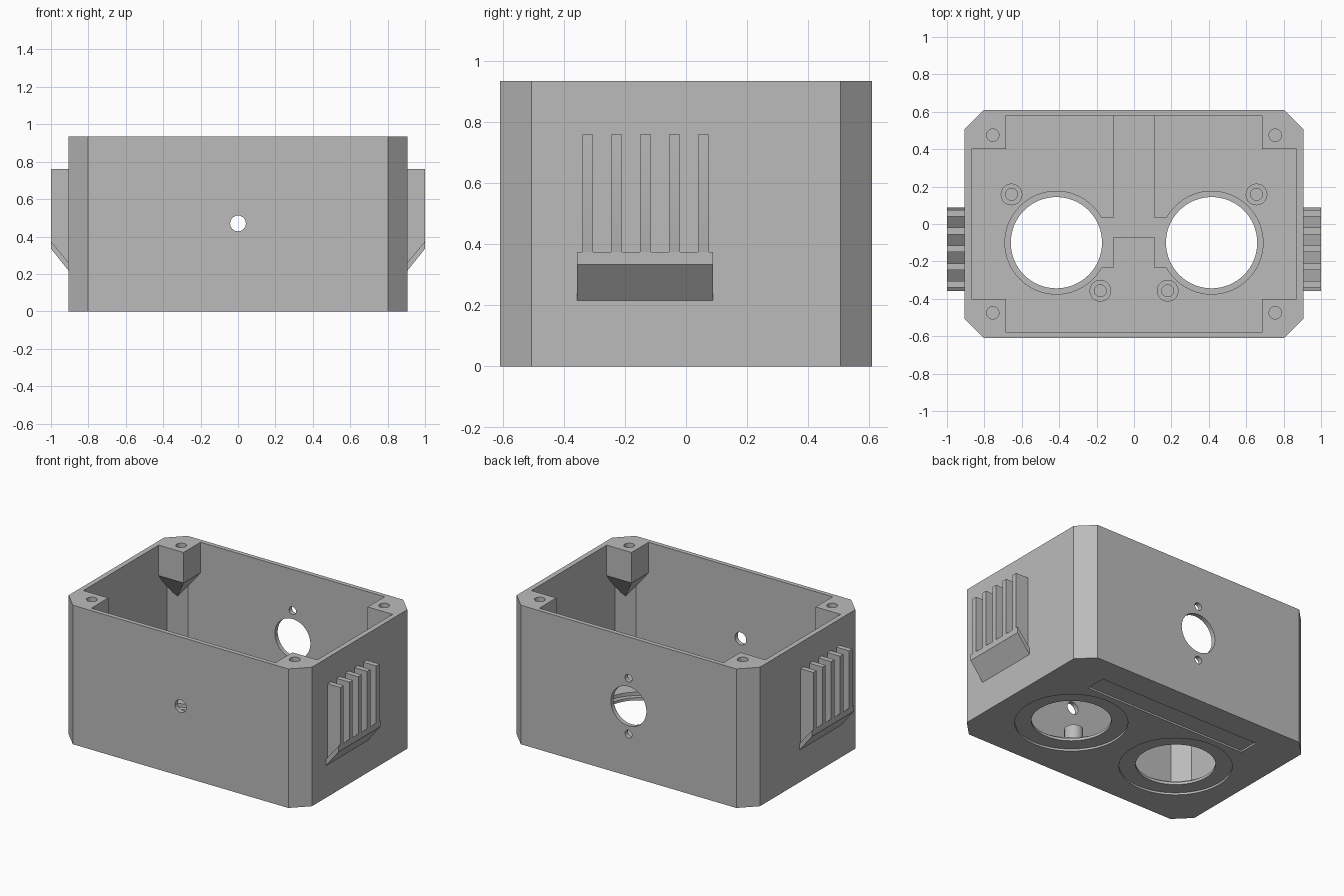
import bpy, bmesh
from math import cos, sin, tau, radians
from mathutils import Vector

cube = bpy.data.objects.get("Cube")
if cube:
    bpy.data.objects.remove(cube, do_unlink=True)

grey = bpy.data.materials.new("plain_grey")
grey.use_nodes = True
COLOUR = (0.5, 0.5, 0.5, 1)
grey.diffuse_color = COLOUR
grey.node_tree.nodes["Principled BSDF"].inputs["Base Color"].default_value = COLOUR

HEIGHT, FLOOR = 0.935, 0.055


def finish(name, bm):
    bmesh.ops.recalc_face_normals(bm, faces=bm.faces)
    mesh = bpy.data.meshes.new(name)
    bm.to_mesh(mesh)
    bm.free()
    mesh.materials.append(grey)
    obj = bpy.data.objects.new(name, mesh)
    bpy.context.scene.collection.objects.link(obj)
    return obj


def prism(name, points, lo, hi, axis="z"):
    """Extrude a 2D outline from lo to hi along z or y."""
    place = (lambda a, b: (a, b, lo)) if axis == "z" else (lambda a, b: (a, lo, b))
    bm = bmesh.new()
    face = bm.faces.new([bm.verts.new(place(a, b)) for a, b in points])
    result = bmesh.ops.extrude_face_region(bm, geom=[face])
    verts = [v for v in result["geom"] if isinstance(v, bmesh.types.BMVert)]
    step = Vector((0, 0, hi - lo)) if axis == "z" else Vector((0, hi - lo, 0))
    bmesh.ops.translate(bm, verts=verts, vec=step)
    return finish(name, bm)


def circle(cx, cy, r, n=64):
    return [(cx + r * cos(tau * i / n), cy + r * sin(tau * i / n)) for i in range(n)]


def rect(x0, x1, y0, y1):
    return [(x0, y0), (x1, y0), (x1, y1), (x0, y1)]


def octagon(hx, hy, c):
    return [(hx, c - hy), (hx, hy - c), (hx - c, hy), (c - hx, hy),
            (-hx, hy - c), (-hx, c - hy), (c - hx, -hy), (hx - c, -hy)]


def combine(obj, tool, operation="DIFFERENCE"):
    """Apply a boolean and discard the tool."""
    mod = obj.modifiers.new("combine", "BOOLEAN")
    mod.operation, mod.object, mod.solver = operation, tool, "EXACT"
    bpy.context.view_layer.update()
    graph = bpy.context.evaluated_depsgraph_get()
    mesh = bpy.data.meshes.new_from_object(obj.evaluated_get(graph))
    obj.modifiers.clear()
    obj.data = mesh
    bpy.data.objects.remove(tool, do_unlink=True)


def corner_post(sx, sy):
    """Screw post with a pyramid underside running into the corner."""
    outline = [(0.685, 0.4), (0.885, 0.4), (0.885, 0.49), (0.785, 0.59), (0.685, 0.59)]
    spots = [(x, y, z) for z in (0.73, HEIGHT) for x, y in outline]
    spots.append((0.835, 0.545, 0.54))
    bm = bmesh.new()
    for x, y, z in spots:
        bm.verts.new((sx * x, sy * y, z))
    bmesh.ops.convex_hull(bm, input=bm.verts)
    bmesh.ops.dissolve_limit(bm, angle_limit=radians(1), verts=bm.verts, edges=bm.edges)
    return finish("corner_post", bm)


# Hollow case with chamfered corners
case = prism("case", octagon(0.905, 0.61, 0.103), 0, HEIGHT)
combine(case, prism("cavity", octagon(0.87, 0.58, 0.09), FLOOR, 1.2))

# Corner posts with blind screw holes
for sx in (-1, 1):
    for sy in (-1, 1):
        combine(case, corner_post(sx, sy), "UNION")
        combine(case, prism("screw_hole", circle(sx * 0.755, sy * 0.475, 0.033, 32), 0.76, 1.2))

# Speaker openings: outside recess, inside seat with notch, through hole
for sx in (-1, 1):
    cx, cy = sx * 0.415, -0.1
    combine(case, prism("outer_recess", circle(cx, cy, 0.345), -0.1, 0.014))
    combine(case, prism("inner_seat", circle(cx, cy, 0.275), 0.032, 0.2))
    combine(case, prism("opening", circle(cx, cy, 0.244), -0.1, 0.2))
    inner, outer = sorted((sx * 0.11, sx * 0.3))
    combine(case, prism("notch", rect(inner, outer, -0.232, 0.033), 0.032, 0.2))

# Cable channel in the floor and label recess underneath
combine(case, prism("channel", rect(-0.11, 0.11, -0.07, 0.58), 0.04, 0.2))
combine(case, prism("label_recess", rect(-0.61, 0.61, 0.29, 0.43), -0.1, 0.012))

# Front hole, rear socket hole and its two screw holes
combine(case, prism("front_hole", circle(0, 0.47, 0.042, 32), -0.7, -0.5, "y"))
combine(case, prism("socket_hole", circle(0, 0.47, 0.132), 0.5, 0.7, "y"))
for dz in (-0.188, 0.188):
    combine(case, prism("socket_screw", circle(0, 0.47 + dz, 0.026, 32), 0.5, 0.7, "y"))

parts = [case]
for sx, side in ((1, "left"), (-1, "right")):
    # Screw bosses on the floor
    for label, x, y in (("outer", 0.655, 0.158), ("inner", 0.18, -0.357)):
        boss = prism(f"{side}_{label}_boss", circle(sx * x, y, 0.058, 32), FLOOR - 0.01, 0.155)
        combine(boss, prism("boss_hole", circle(sx * x, y, 0.032, 32), FLOOR + 0.005, 0.3))
        parts.append(boss)

    # Side vent: sloped base plate carrying five upright fins
    slope = [(0.9, 0.21), (1, 0.335), (1, 0.375), (0.9, 0.254)]
    fin = [(0.9, 0.24), (0.995, 0.355), (1, 0.37), (1, 0.76), (0.9, 0.76)]
    parts.append(prism(f"{side}_vent_base", [(sx * x, z) for x, z in slope], -0.358, 0.088, "y"))
    for i in range(5):
        y = -0.34 + i * 0.095
        parts.append(prism(f"{side}_vent_fin_{i + 1}", [(sx * x, z) for x, z in fin],
                           y, y + 0.035, "y"))

# Smooth round walls, crisp edges
bpy.ops.object.select_all(action="DESELECT")
for part in parts:
    part.select_set(True)
bpy.context.view_layer.objects.active = case
bpy.ops.object.shade_smooth_by_angle(angle=radians(30))
